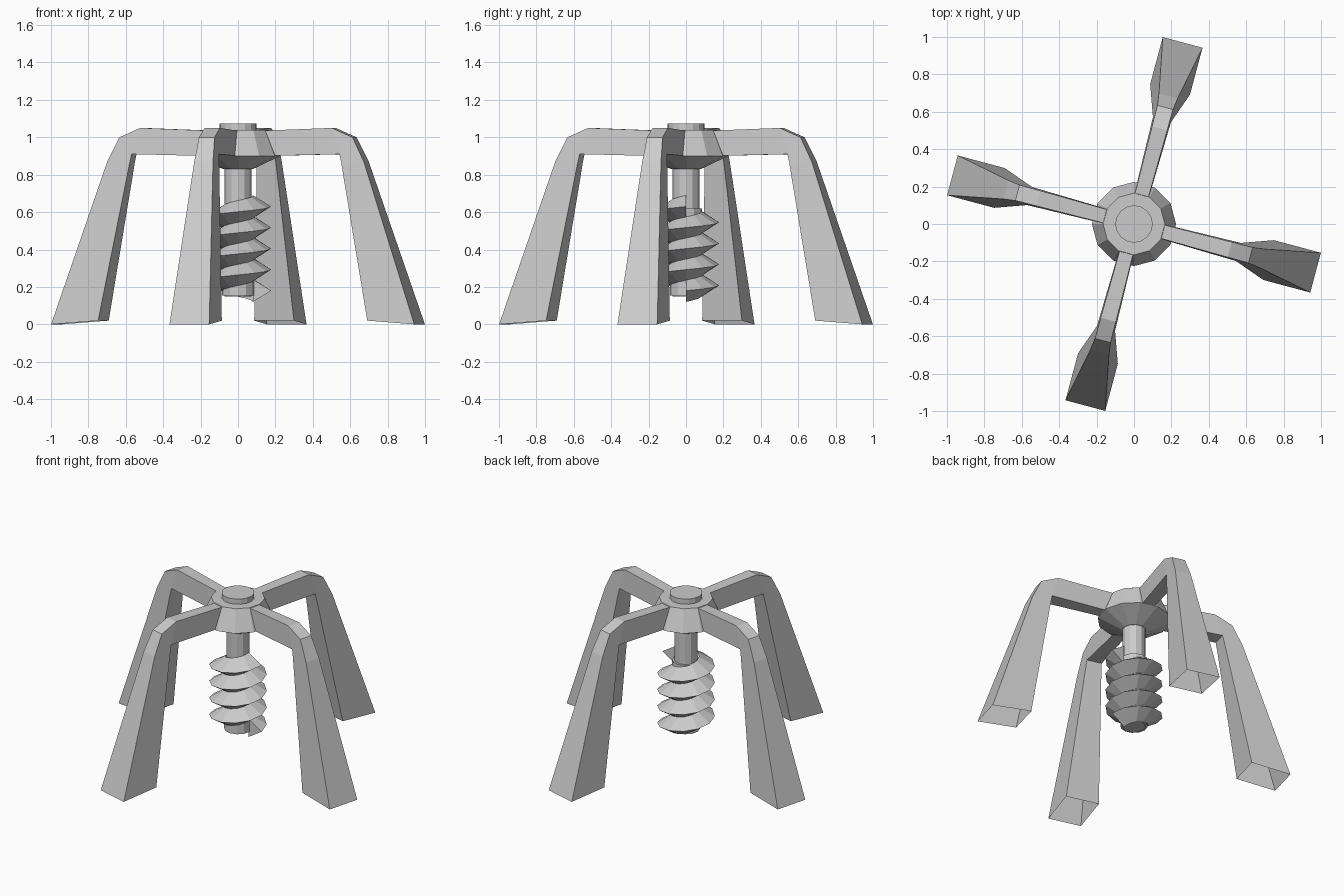
import bpy, bmesh, math

if "Cube" in bpy.data.objects:
    bpy.data.objects.remove(bpy.data.objects["Cube"])


def make_object(name, bm):
    bmesh.ops.recalc_face_normals(bm, faces=bm.faces)
    mesh = bpy.data.meshes.new(name)
    bm.to_mesh(mesh)
    bm.free()
    obj = bpy.data.objects.new(name, mesh)
    bpy.context.collection.objects.link(obj)
    return obj


def lathe(name, profile, sides):
    """Capped solid of revolution from (radius, z) points."""
    bm = bmesh.new()
    rings = [[bm.verts.new((r * math.cos(2 * math.pi * i / sides),
                            r * math.sin(2 * math.pi * i / sides), z))
              for i in range(sides)] for r, z in profile]
    for a, b in zip(rings, rings[1:]):
        for i in range(sides):
            j = (i + 1) % sides
            bm.faces.new((a[i], a[j], b[j], b[i]))
    bm.faces.new(rings[0][::-1])
    bm.faces.new(rings[-1])
    return make_object(name, bm)


def leg(name, angle):
    """Arm and flared leg: outer and inner (radius, z, half width) per station."""
    stations = [
        ((0.13, 1.035, 0.037), (0.16, 0.90, 0.040)),
        ((0.53, 1.05, 0.042), (0.575, 0.91, 0.050)),
        ((0.645, 1.00, 0.043), (0.575, 0.91, 0.050)),
        ((0.71, 0.87, 0.052), (0.586, 0.86, 0.053)),
        ((1.005, 0.00, 0.11), (0.745, 0.02, 0.11)),
    ]
    c, s = math.cos(angle), math.sin(angle)
    bm = bmesh.new()
    rings = []
    for (ro, zo, ho), (ri, zi, hi) in stations:
        corners = [(ro, ho, zo), (ro, -ho, zo), (ri, -hi, zi), (ri, hi, zi)]
        rings.append([bm.verts.new((r * c - w * s, r * s + w * c, z))
                      for r, w, z in corners])
    for a, b in zip(rings, rings[1:]):
        for i in range(4):
            j = (i + 1) % 4
            bm.faces.new((a[i], a[j], b[j], b[i]))
    # merge the doubled inner elbow; the foot stays open like a hollow shell
    bmesh.ops.remove_doubles(bm, verts=bm.verts, dist=0.0005)
    bmesh.ops.dissolve_degenerate(bm, edges=bm.edges, dist=0.0005)
    return make_object(name, bm)


def thread(name, z0, z1, turns, sides):
    """Triangular screw thread rising counter-clockwise from +x."""
    bm = bmesh.new()
    rings = []
    for k in range(turns * sides + 1):
        a = 2 * math.pi * k / sides
        z = z0 + (z1 - z0) * k / (turns * sides)
        rings.append([bm.verts.new((r * math.cos(a), r * math.sin(a), z + dz))
                      for r, dz in ((0.08, -0.06), (0.177, 0), (0.08, 0.06))])
    for a, b in zip(rings, rings[1:]):
        for i in (0, 1):
            bm.faces.new((a[i], a[i + 1], b[i + 1], b[i]))
    bm.faces.new(rings[0])
    bm.faces.new(rings[-1])
    return make_object(name, bm)


# Four legs
for n in range(4):
    leg(f"leg_{n + 1}", math.radians(-15 + 90 * n))

# Central hub with sloped sides and a conical underside
lathe("hub", [(0.08, 0.83), (0.225, 0.90), (0.165, 1.04)], 12)

# Cap on top
lathe("top_cap", [(0.10, 1.02), (0.10, 1.075)], 16)

# Drill shaft and thread
lathe("drill_shaft", [(0.072, 0.15), (0.072, 0.90)], 12)
lathe("drill_core", [(0.085, 0.155), (0.085, 0.62)], 12)
thread("drill_thread", 0.18, 0.63, 4, 12)
